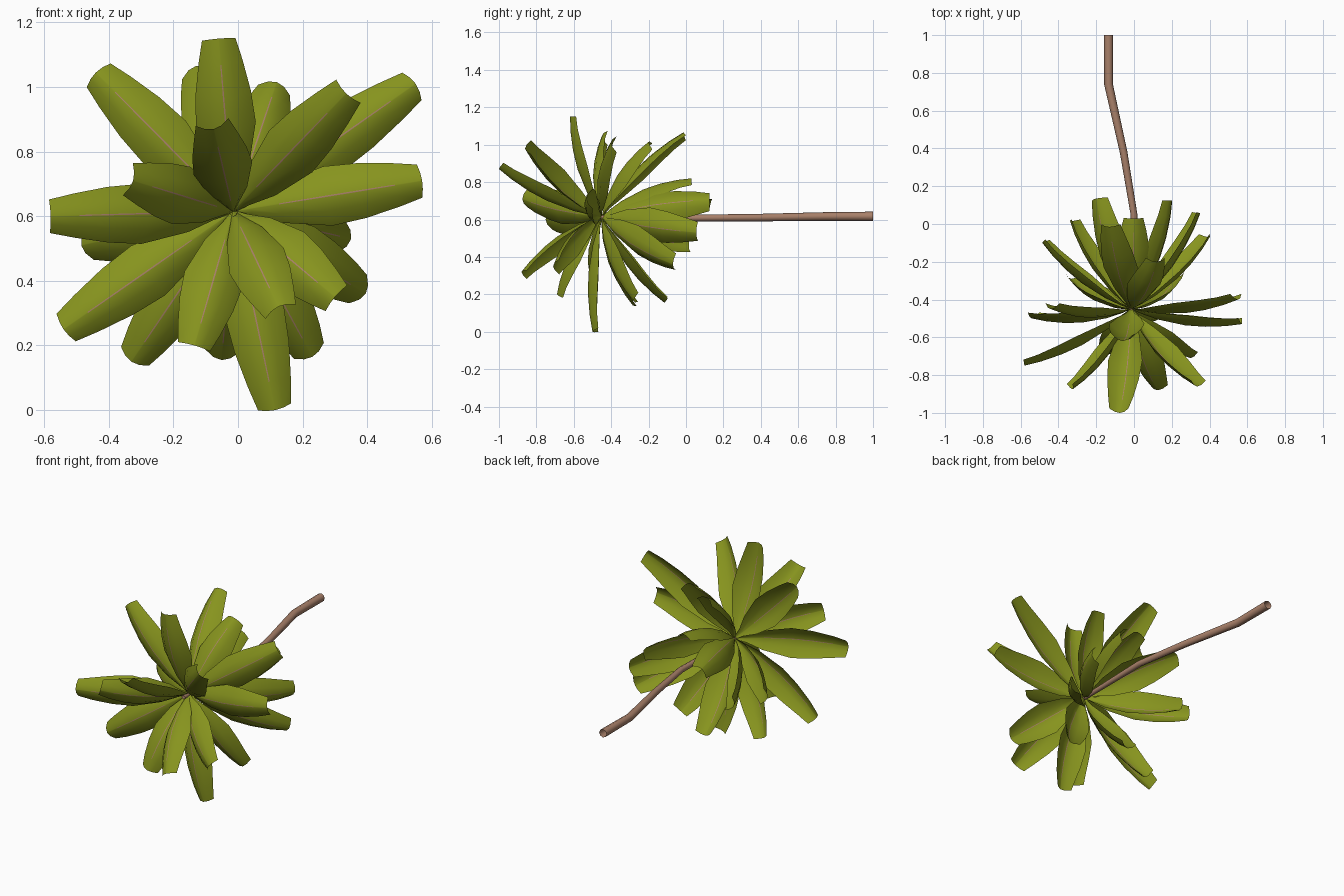
import bpy, bmesh, math
from mathutils import Vector

if "Cube" in bpy.data.objects:
    bpy.data.objects.remove(bpy.data.objects["Cube"])

def material(name, rgb):
    m = bpy.data.materials.new(name)
    m.diffuse_color = (*rgb, 1)
    m.use_nodes = True
    m.node_tree.nodes["Principled BSDF"].inputs["Base Color"].default_value = m.diffuse_color
    return m

GREEN = material("olive green", (0.242, 0.295, 0.013))
BROWN = material("twig brown", (0.40, 0.22, 0.145))
CENTRE = Vector((-0.015, -0.45, 0.615))

def finish(name, bm, mats):
    me = bpy.data.meshes.new(name)
    for f in bm.faces:
        f.smooth = True
    bm.to_mesh(me)
    bm.free()
    ob = bpy.data.objects.new(name, me)
    for m in mats:
        me.materials.append(m)
    bpy.context.collection.objects.link(ob)
    return ob

def skin(bm, rows, closed=False, mat_rule=lambda row, col: 0):
    # bridge successive rows of points with quads
    vs = [[bm.verts.new(p) for p in r] for r in rows]
    for r, (a, b) in enumerate(zip(vs, vs[1:])):
        n = len(a)
        for i in range(n if closed else n - 1):
            j = (i + 1) % n
            bm.faces.new((a[i], a[j], b[j], b[i])).material_index = mat_rule(r, i)

def tube(name, path, radii, sides, mat):
    bm = bmesh.new()
    rows = []
    for i, p in enumerate(path):
        d = (path[min(i + 1, len(path) - 1)] - path[max(i - 1, 0)]).normalized()
        u = d.cross(Vector((0, 0, 1))).normalized()
        v = u.cross(d)
        rows.append([p + radii[i] * (u * math.cos(a) + v * math.sin(a))
                     for a in (2 * math.pi * k / sides for k in range(sides))])
    skin(bm, rows, True)
    return finish(name, bm, [mat])

# leaf outline: fraction along the leaf, half width, forward bow
OUTLINE = [(0.0, 0.005, 0.0), (0.1, 0.022, 0.018), (0.25, 0.06, 0.036),
           (0.5, 0.093, 0.047), (0.68, 0.086, 0.04), (0.86, 0.068, 0.022), (1.0, 0.052, 0.0)]
COLUMNS = (-1, -0.5, -0.025, 0.025, 0.5, 1)

def leaf(i, tip, facing=(0, -1, 0)):
    axis = Vector(tip) - CENTRE
    d = axis.normalized()
    n = Vector(facing)
    n = (n - d * n.dot(d)).normalized()             # upper face looks forward
    s = d.cross(n)
    bm = bmesh.new()
    rows = []
    for t, w, bow in OUTLINE:
        mid = CENTRE + axis * t + n * bow
        # arched cross-section with its crest in the middle
        rows.append([mid + s * w * k - n * 0.58 * w * k * k
                     - d * (0.012 * k * k if t == 1 else 0) for k in COLUMNS])
    # the narrow middle strip is the midrib
    skin(bm, rows, mat_rule=lambda r, c: 1 if c == 2 and 2 <= r <= 4 else 0)
    finish(f"leaf_{i:02d}", bm, [GREEN, BROWN])

# leaf tips, all growing from the end of the stem
TIPS = [
    # upper
    (-0.06, -0.62, 1.15), (-0.44, -0.45, 1.045), (0.55, -0.40, 1.01),
    (0.335, -0.86, 0.98), (-0.13, -0.015, 1.065), (0.12, -0.20, 1.015),
    # sides
    (0.57, -0.53, 0.71), (-0.58, -0.75, 0.60), (-0.325, -0.875, 0.71),
    (-0.54, -0.50, 0.25), (-0.485, -0.10, 0.51), (0.35, 0.055, 0.53),
    # lower
    (-0.33, -0.29, 0.15), (-0.135, -0.69, 0.20), (0.115, -0.50, 0.0),
    (0.30, -0.71, 0.35), (0.125, -0.88, 0.32), (0.395, -0.07, 0.36),
    (0.23, -0.28, 0.165), (-0.05, -0.115, 0.155),
    # rear, around the stem
    (-0.335, 0.015, 0.46), (0.20, 0.125, 0.705), (0.0, 0.03, 0.82),
    # foremost
    (-0.075, -1.0, 0.87),
]
for i, tip in enumerate(TIPS):
    leaf(i + 1, tip)
leaf(len(TIPS) + 1, (-0.20, 0.135, 0.70), (0, -1, 0.3))     # rear leaf turned upward

# bent woody stem
STEM = [Vector(p) for p in ((-0.015, -0.51, 0.612), (0.0, 0.05, 0.608), (-0.055, 0.38, 0.61),
                            (-0.135, 0.74, 0.616), (-0.135, 1.0, 0.617))]
tube("stem", STEM, [0.012, 0.018, 0.02, 0.023, 0.025], 8, BROWN)
